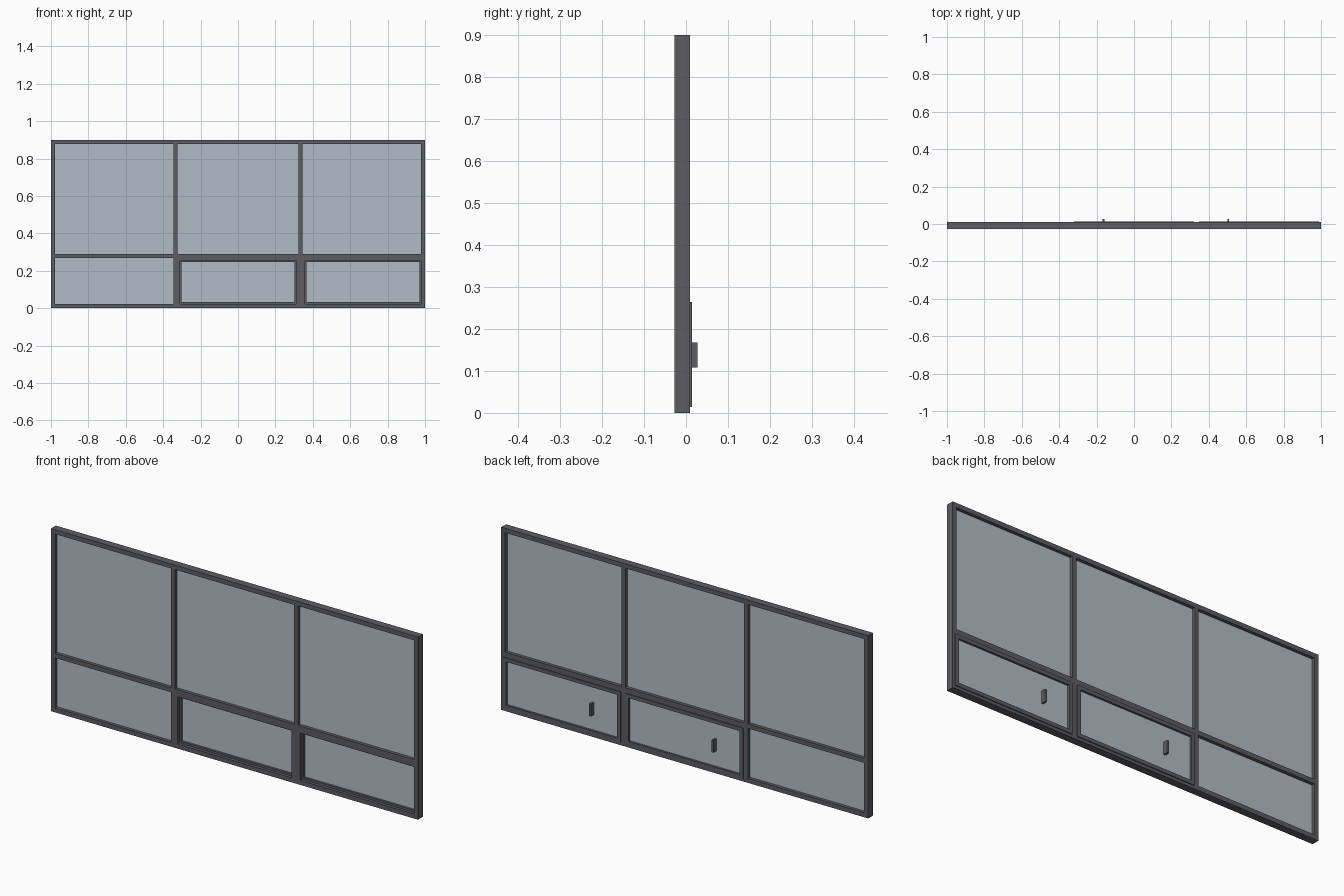
import bpy
import bmesh

if "Cube" in bpy.data.objects:
    bpy.data.objects.remove(bpy.data.objects["Cube"])


def material(name, rgb):
    m = bpy.data.materials.new(name)
    m.diffuse_color = (*rgb, 1.0)
    m.use_nodes = True
    m.node_tree.nodes["Principled BSDF"].inputs["Base Color"].default_value = m.diffuse_color
    return m


DARK = material("dark grey frame", (0.11, 0.11, 0.124))
GLASS = material("pale blue glass", (0.45, 0.505, 0.555))


def boxes(name, mat, *parts):
    """One object from boxes given as (x0, x1, y0, y1, z0, z1)."""
    bm = bmesh.new()
    for x0, x1, y0, y1, z0, z1 in parts:
        cube = bmesh.ops.create_cube(bm, size=1.0)
        for v in cube["verts"]:
            v.co.x = x0 if v.co.x < 0 else x1
            v.co.y = y0 if v.co.y < 0 else y1
            v.co.z = z0 if v.co.z < 0 else z1
    mesh = bpy.data.meshes.new(name)
    bm.to_mesh(mesh)
    bm.free()
    mesh.materials.append(mat)
    obj = bpy.data.objects.new(name, mesh)
    bpy.context.collection.objects.link(obj)
    return obj


def ring(x0, x1, y0, y1, z0, z1, w):
    """Rectangular frame: two full-height stiles and two rails between them."""
    return [(x0, x0 + w, y0, y1, z0, z1), (x1 - w, x1, y0, y1, z0, z1),
            (x0 + w, x1 - w, y0, y1, z0, z0 + w),
            (x0 + w, x1 - w, y0, y1, z1 - w, z1)]


F, B = -0.027, 0.010          # front and back of the fixed frame
TOP, EDGE = 0.90, 0.022       # overall height, outer bar width
MID0, MID1 = 0.268, 0.290     # transom
IN, OUT = 0.324, 0.345        # mullion sides

# Fixed outer frame
boxes("outer_frame", DARK, *ring(-1, 1, F, B, 0, TOP, EDGE))

# Upper mullions and the transom
for side, s in (("left", -1), ("right", 1)):
    a, b = sorted((s * IN, s * OUT))
    boxes(side + "_upper_mullion", DARK, (a, b, F, B, MID1, TOP - EDGE))
boxes("transom", DARK, (-1 + EDGE, 1 - EDGE, F, B, MID0, MID1))

# Lower mullions, widened beside the opening sashes, and the rails above them
boxes("left_lower_mullion", DARK, (-OUT, -0.311, F, B, EDGE, MID0))
boxes("right_lower_mullion", DARK, (0.311, 0.357, F, B, EDGE, MID0))
boxes("centre_sash_head", DARK, (-0.311, 0.311, F, B, 0.255, MID0))
boxes("right_sash_head", DARK, (0.357, 1 - EDGE, F, B, 0.255, MID0))

# Fixed panes
GY0, GY1 = -0.011, -0.006
columns = (("left", -1 + EDGE, -OUT), ("centre", -IN, IN), ("right", OUT, 1 - EDGE))
for name, x0, x1 in columns:
    boxes(name + "_upper_glass", GLASS, (x0, x1, GY0, GY1, MID1, TOP - EDGE))
boxes("left_lower_glass", GLASS, (-1 + EDGE, -OUT, GY0, GY1, EDGE, MID0))

# Opening sashes with their panes and handles
W = 0.018
for name, x0 in (("centre", -0.32), ("right", 0.348)):
    x1, z0, z1 = x0 + 0.64, 0.014, 0.264
    boxes(name + "_sash", DARK, *ring(x0, x1, -0.012, 0.0145, z0, z1, W))
    boxes(name + "_sash_glass", GLASS, (x0 + W, x1 - W, -0.001, 0.004, z0 + W, z1 - W))
    hx = x0 + 0.156
    boxes(name + "_handle", DARK, (hx - 0.005, hx + 0.005, 0.004, 0.027, 0.108, 0.168))
